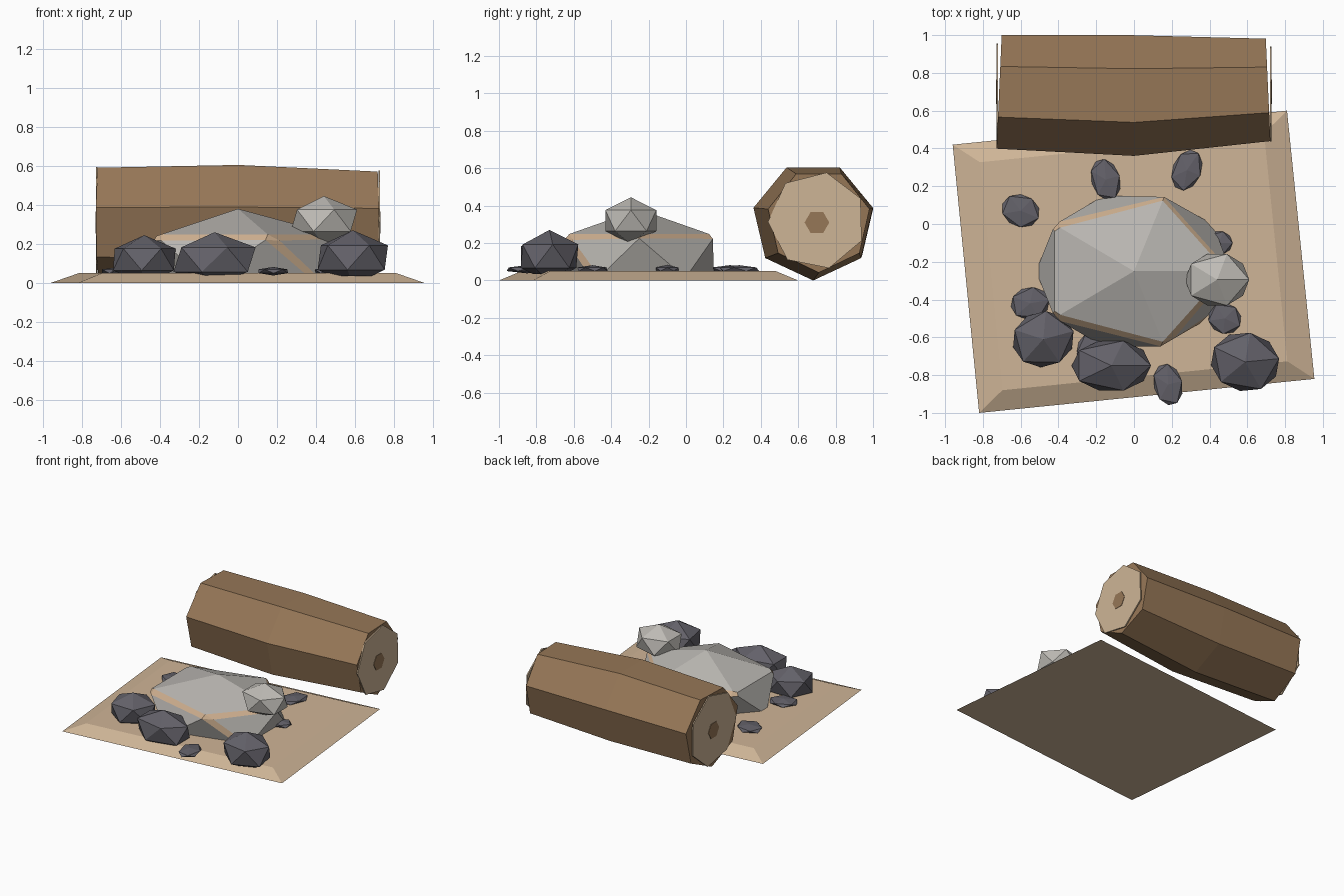
import bpy, bmesh
from math import sin, cos, pi, radians
from mathutils import Matrix, Vector

default = bpy.data.objects.get("Cube")
if default:
    bpy.data.objects.remove(default, do_unlink=True)


def material(name, *srgb):
    col = [((c / 255 + 0.055) / 1.055) ** 2.4 for c in srgb] + [1]
    m = bpy.data.materials.new(name)
    m.use_nodes = True
    m.diffuse_color = col
    m.node_tree.nodes["Principled BSDF"].inputs["Base Color"].default_value = col
    return m


sand = material("sand", 207, 181, 151)
clay = material("clay", 206, 175, 143)
bark = material("bark", 150, 119, 87)
cut_wood = material("cut wood", 206, 181, 150)
stone = material("grey stone", 185, 182, 177)
pale_stone = material("pale stone", 190, 187, 181)
slate = material("dark slate", 99, 97, 105)


def finish(name, bm, *mats):
    bmesh.ops.recalc_face_normals(bm, faces=bm.faces[:])
    mesh = bpy.data.meshes.new(name)
    bm.to_mesh(mesh)
    bm.free()
    for m in mats:
        mesh.materials.append(m)
    obj = bpy.data.objects.new(name, mesh)
    bpy.context.collection.objects.link(obj)
    return obj


def loft(rings):
    """Closed solid through equal rings of points."""
    bm = bmesh.new()
    loops = [[bm.verts.new(p) for p in ring] for ring in rings]
    n = len(loops[0])
    for a, b in zip(loops, loops[1:]):
        for i in range(n):
            j = (i + 1) % n
            bm.faces.new((a[i], a[j], b[j], b[i]))
    bm.faces.new(loops[0])
    bm.faces.new(loops[-1])
    return bm


def rock_mesh(centre, size, turn=0):
    bm = bmesh.new()
    xf = (Matrix.Translation(centre) @ Matrix.Rotation(radians(turn), 4, "Z")
          @ Matrix.Diagonal((*size, 1)))
    bmesh.ops.create_icosphere(bm, subdivisions=1, radius=1, matrix=xf)
    return bm


def cut_flat(bm, z):
    """Remove everything below z and close the hole."""
    cut = bmesh.ops.bisect_plane(bm, geom=bm.verts[:] + bm.edges[:] + bm.faces[:],
                                 plane_co=(0, 0, z), plane_no=(0, 0, 1), clear_inner=True)
    edges = [g for g in cut["geom_cut"] if isinstance(g, bmesh.types.BMEdge)]
    bmesh.ops.holes_fill(bm, edges=edges, sides=0)
    return bm


# Sandy ground slab with sloped sides
corners = [(-0.96, 0.42), (-0.82, -1.0), (0.955, -0.82), (0.81, 0.60)]
mid = Vector((0, -0.2, 0))
base = [Vector((x, y, 0)) for x, y in corners]
top = [mid + (p - mid) * 0.85 + Vector((0, 0, 0.05)) for p in base]
finish("ground_slab", loft([base, top]), sand)

# Large boulder with clay-coloured chamfers along its rim
bm = rock_mesh((0, -0.25, 0.127), (0.58, 0.47, 0.253))
rim = []
for e in bm.edges:
    a, b = sorted((v.co for v in e.verts), key=lambda c: c.z)
    upper = abs(a.z - 0.24) < 0.01 and abs(b.z - 0.24) < 0.01
    front_vein = (abs(a.z - 0.014) < 0.01 and a.x > 0.3 and a.y < -0.4
                  and b.y < -0.6 and b.z < 0.3)
    if (upper and max(a.x, b.x) > -0.3) or front_vein:
        rim.append(e)
bmesh.ops.bevel(bm, geom=rim, offset=0.025, segments=1, affect="EDGES", material=1)
finish("boulder", cut_flat(bm, 0.03), stone, clay)

# Pale rock resting on the boulder
finish("pale_rock", rock_mesh((0.44, -0.295, 0.32), (0.19, 0.16, 0.125)), pale_stone)

# Dark rocks at the front: centre, size, turn
dark = [((-0.48, -0.61, 0.12), (0.185, 0.165, 0.125), 15),
        ((-0.12, -0.75, 0.12), (0.235, 0.155, 0.14), 0),
        ((0.588, -0.73, 0.13), (0.175, 0.205, 0.14), 80)]
for i, (c, s, t) in enumerate(dark):
    finish(f"dark_rock_{i + 1}", cut_flat(rock_mesh(c, s, t), 0.035), slate)

# Flat pebbles scattered round the boulder: x, y, half width, half depth, turn
pebbles = [(0.18, -0.85, 0.085, 0.125, 14), (-0.6, 0.07, 0.115, 0.095, -22),
           (-0.15, 0.235, 0.085, 0.125, 16), (0.28, 0.285, 0.085, 0.125, -22),
           (0.45, -0.10, 0.08, 0.07, 0), (0.48, -0.5, 0.1, 0.09, -25),
           (-0.55, -0.42, 0.115, 0.095, 10), (-0.22, -0.66, 0.09, 0.11, -25)]
for i, (x, y, rx, ry, t) in enumerate(pebbles):
    finish(f"pebble_{i + 1}", rock_mesh((x, y, 0.06), (rx, ry, 0.022), t), slate)


# Seven-sided log, bulged in the middle, with slanted ends
def ring(x, y, z, r, sides=7, slant=0.0, start=-pi / 2, widen=1.0):
    pts = []
    for k in range(sides):
        a = start + 2 * pi * k / sides
        dy = r * widen * cos(a)
        pts.append((x + slant * dy, y + dy, z + r * sin(a)))
    return pts


finish("log", loft([ring(-0.714, 0.70, 0.32, 0.30, slant=0.045, widen=1.03),
                    ring(0, 0.68, 0.318, 0.318, widen=1.03),
                    ring(0.71, 0.71, 0.32, 0.278, slant=-0.045)]), bark)

# Sawn faces and cores on both log ends
for side, label, r in ((1, "left", 0.262), (-1, "right", 0.28)):
    finish(f"sawn_face_{label}", loft([ring(side * x, 0.70, 0.32, r, start=-pi / 2 + 0.25)
                                       for x in (0.719, 0.728)]), cut_wood)
    finish(f"log_core_{label}", loft([ring(side * x, 0.70, 0.31, 0.066, 6, start=0)
                                      for x in (0.727, 0.731)]), bark)
